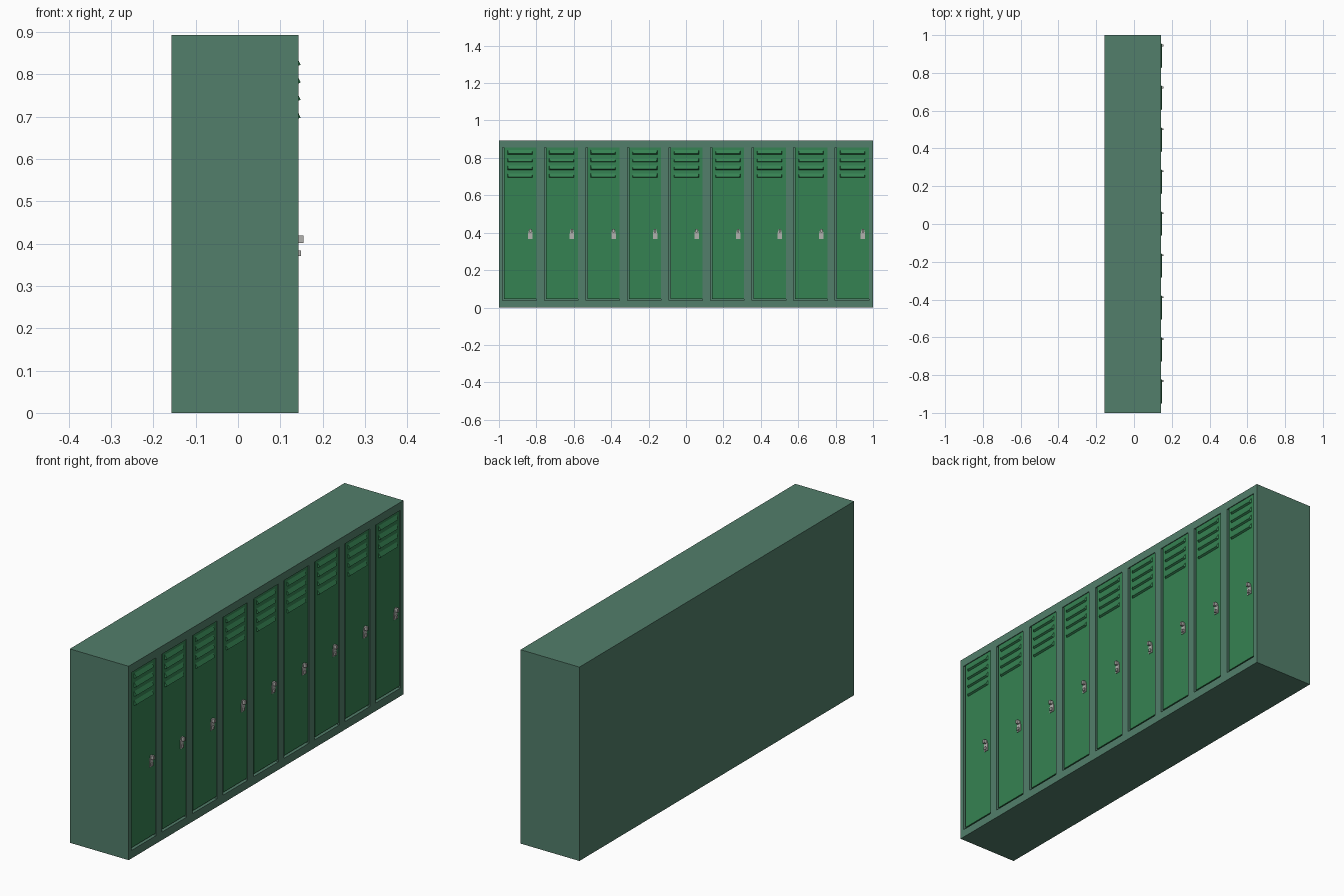
import bpy, bmesh

if "Cube" in bpy.data.objects:
    bpy.data.objects.remove(bpy.data.objects["Cube"])

COUNT, PITCH = 9, 2 / 9
FRONT = 0.143      # front plane of the cabinet frame
FACE = 0.139       # front plane of the recessed doors


def material(name, rgb):
    m = bpy.data.materials.new(name)
    m.diffuse_color = (*rgb, 1)
    m.use_nodes = True
    m.node_tree.nodes["Principled BSDF"].inputs["Base Color"].default_value = m.diffuse_color
    return m


frame_green = material("frame_green", (0.085, 0.209, 0.145))
door_green = material("door_green", (0.036, 0.223, 0.085))
metal = material("metal", (0.45, 0.45, 0.43))


def finish(bm, name, mat):
    bmesh.ops.recalc_face_normals(bm, faces=bm.faces)
    mesh = bpy.data.meshes.new(name)
    bm.to_mesh(mesh)
    bm.free()
    ob = bpy.data.objects.new(name, mesh)
    bpy.context.collection.objects.link(ob)
    mesh.materials.append(mat)
    return ob


def add_box(bm, x0, x1, y0, y1, z0, z1):
    vs = bmesh.ops.create_cube(bm, size=1)["verts"]
    for v in vs:
        v.co.x = x1 if v.co.x > 0 else x0
        v.co.y = y1 if v.co.y > 0 else y0
        v.co.z = z1 if v.co.z > 0 else z0


def add_prism(bm, lower, upper):
    # solid between two matching outlines
    a = [bm.verts.new(p) for p in lower]
    b = [bm.verts.new(p) for p in upper]
    n = len(a)
    bm.faces.new(a)
    bm.faces.new(b[::-1])
    for i in range(n):
        j = (i + 1) % n
        bm.faces.new((a[i], a[j], b[j], b[i]))


# Cabinet body with nine shallow door openings
bm = bmesh.new()
add_box(bm, -0.157, FRONT, -1, 1, 0, 0.893)
cabinet = finish(bm, "cabinet_body", frame_green)

bm = bmesh.new()
for i in range(COUNT):
    y = -0.98 + i * PITCH
    add_box(bm, FRONT - 0.015, FRONT + 0.02, y, y + 0.18, 0.037, 0.856)
cutter = finish(bm, "opening_cutter", frame_green)
cutter.hide_render = True
cutter.hide_viewport = True
cut = cabinet.modifiers.new("openings", "BOOLEAN")
cut.object = cutter
cut.solver = "EXACT"

for i in range(COUNT):
    y = -0.98 + i * PITCH

    # Door panel, leaving a narrow gap at the hinge side and bottom
    bm = bmesh.new()
    add_box(bm, FRONT - 0.016, FACE, y + 0.008, y + 0.18, 0.046, 0.856)
    finish(bm, f"door_{i + 1}", door_green)

    # Wedge-shaped louvres, sloping out towards their lower edge
    bm = bmesh.new()
    for z in (0.820, 0.778, 0.737, 0.695):
        ends = []
        for side in (-1, 1):
            c = y + 0.093
            ends.append([(FACE - 0.002, c + side * 0.068, z - 0.002),
                         (0.148, c + side * 0.062, z + 0.003),
                         (FACE - 0.002, c + side * 0.068, z + 0.026)])
        add_prism(bm, *ends)
    finish(bm, f"louvres_{i + 1}", door_green)

    # Latch: backing plate, lift handle and lower catch
    c = y + 0.148
    outline = [(-0.012, 0.366), (0.012, 0.366), (0.012, 0.396),
               (0.006, 0.418), (-0.006, 0.418), (-0.012, 0.396)]
    bm = bmesh.new()
    add_prism(bm, [(FACE - 0.002, c + dy, z) for dy, z in outline],
              [(FACE + 0.003, c + dy, z) for dy, z in outline])
    add_box(bm, FACE, 0.155, c - 0.005, c + 0.005, 0.402, 0.419)
    add_box(bm, FACE, 0.149, c - 0.005, c + 0.005, 0.371, 0.384)
    finish(bm, f"latch_{i + 1}", metal)
